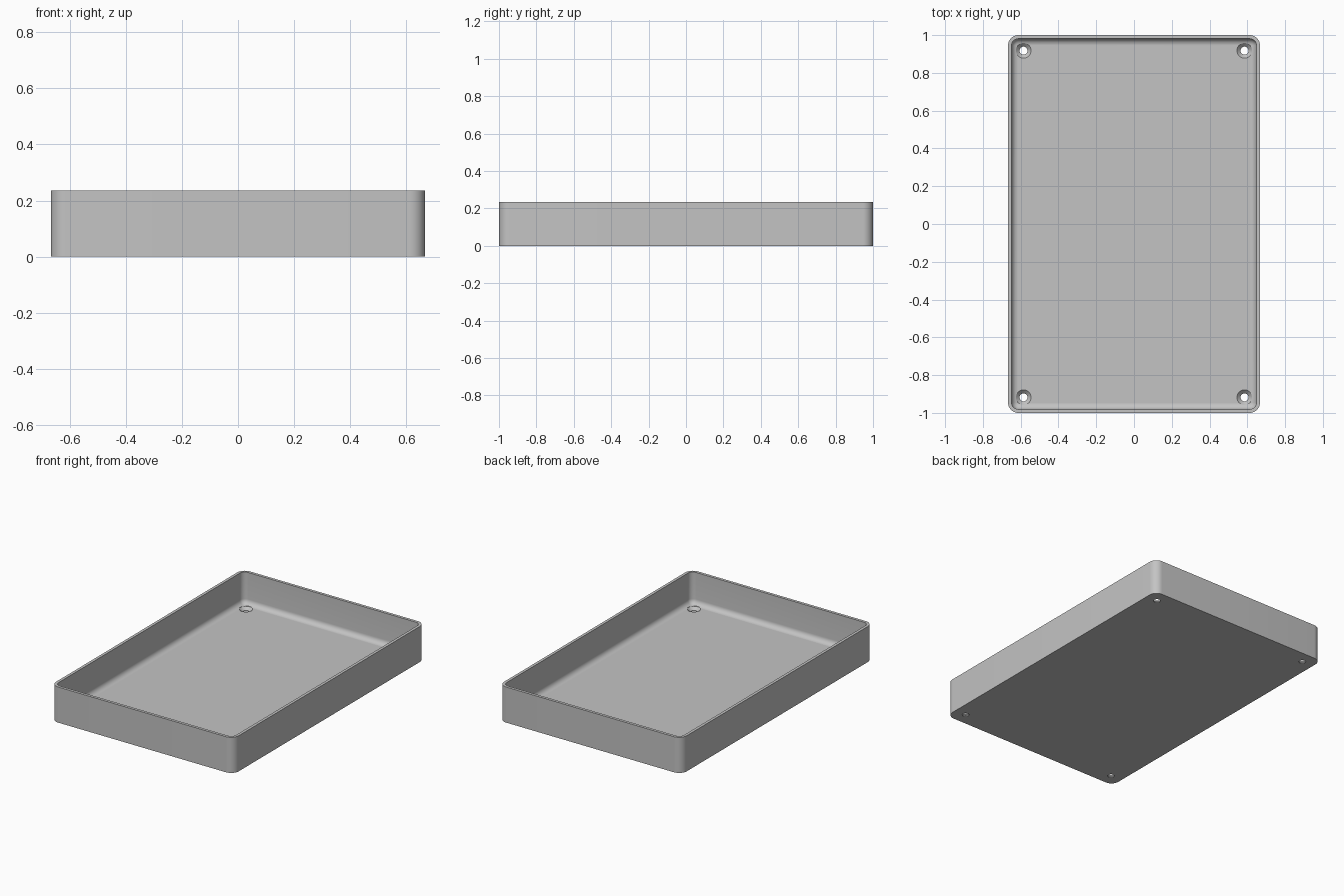
import bpy, bmesh
from math import sin, cos, pi, radians

old = bpy.data.objects.get("Cube")
if old:
    bpy.data.objects.remove(old, do_unlink=True)

HALF_X, HALF_Y, HEIGHT = 0.667, 1.0, 0.235
CORNER, WALL, FLOOR, FILLET = 0.055, 0.019, 0.025, 0.034
ARC = 10  # segments per rounded corner

grey = bpy.data.materials.new("plain_grey")
grey.use_nodes = True
colour = (0.55, 0.55, 0.55, 1)
grey.diffuse_color = colour
grey.node_tree.nodes["Principled BSDF"].inputs["Base Color"].default_value = colour


def make_object(name, bm):
    bmesh.ops.recalc_face_normals(bm, faces=bm.faces)
    mesh = bpy.data.meshes.new(name)
    bm.to_mesh(mesh)
    bm.free()
    mesh.materials.append(grey)
    obj = bpy.data.objects.new(name, mesh)
    bpy.context.collection.objects.link(obj)
    return obj


def loft(bm, rings):
    """Skin a stack of closed rings and cap both ends."""
    rings = [[bm.verts.new(p) for p in ring] for ring in rings]
    for a, b in zip(rings, rings[1:]):
        for i in range(len(a)):
            j = (i + 1) % len(a)
            bm.faces.new((a[i], a[j], b[j], b[i]))
    bm.faces.new(rings[0])
    bm.faces.new(rings[-1])


def rounded_ring(inset, z):
    r = CORNER - inset
    cx, cy = HALF_X - CORNER, HALF_Y - CORNER
    ring = []
    for q, (sx, sy) in enumerate(((1, 1), (-1, 1), (-1, -1), (1, -1))):
        for k in range(ARC + 1):
            a = (q + k / ARC) * pi / 2
            ring.append((sx * cx + r * cos(a), sy * cy + r * sin(a), z))
    return ring


def circle_ring(x, y, r, z, n=40):
    return [(x + r * cos(2 * pi * i / n), y + r * sin(2 * pi * i / n), z) for i in range(n)]


# Tray: outer wall, rim, inner wall, filleted floor edge
profile = [(0, 0), (0, HEIGHT), (WALL, HEIGHT)]
for k in range(9):
    a = k / 8 * pi / 2
    profile.append((WALL + FILLET * (1 - cos(a)), FLOOR + FILLET * (1 - sin(a))))
bm = bmesh.new()
loft(bm, [rounded_ring(inset, z) for inset, z in profile])
tray = make_object("tray", bm)

# Countersunk screw hole cutters, one per corner
bm = bmesh.new()
hole = [(0.021, -0.05), (0.021, 0.006), (0.04, FLOOR), (0.04, 0.1)]
for sx in (-1, 1):
    for sy in (-1, 1):
        loft(bm, [circle_ring(sx * 0.585, sy * 0.918, r, z) for r, z in hole])
cutter = make_object("screw_hole_cutter", bm)
cutter.hide_render = True

cut = tray.modifiers.new("screw_holes", 'BOOLEAN')
cut.operation = 'DIFFERENCE'
cut.solver = 'EXACT'
cut.object = cutter

# Bake the holes, then drop the cutter
bpy.ops.object.select_all(action='DESELECT')
tray.select_set(True)
bpy.context.view_layer.objects.active = tray
bpy.ops.object.modifier_apply(modifier=cut.name)
bpy.data.objects.remove(cutter, do_unlink=True)
bpy.ops.object.shade_smooth_by_angle(angle=radians(30))
